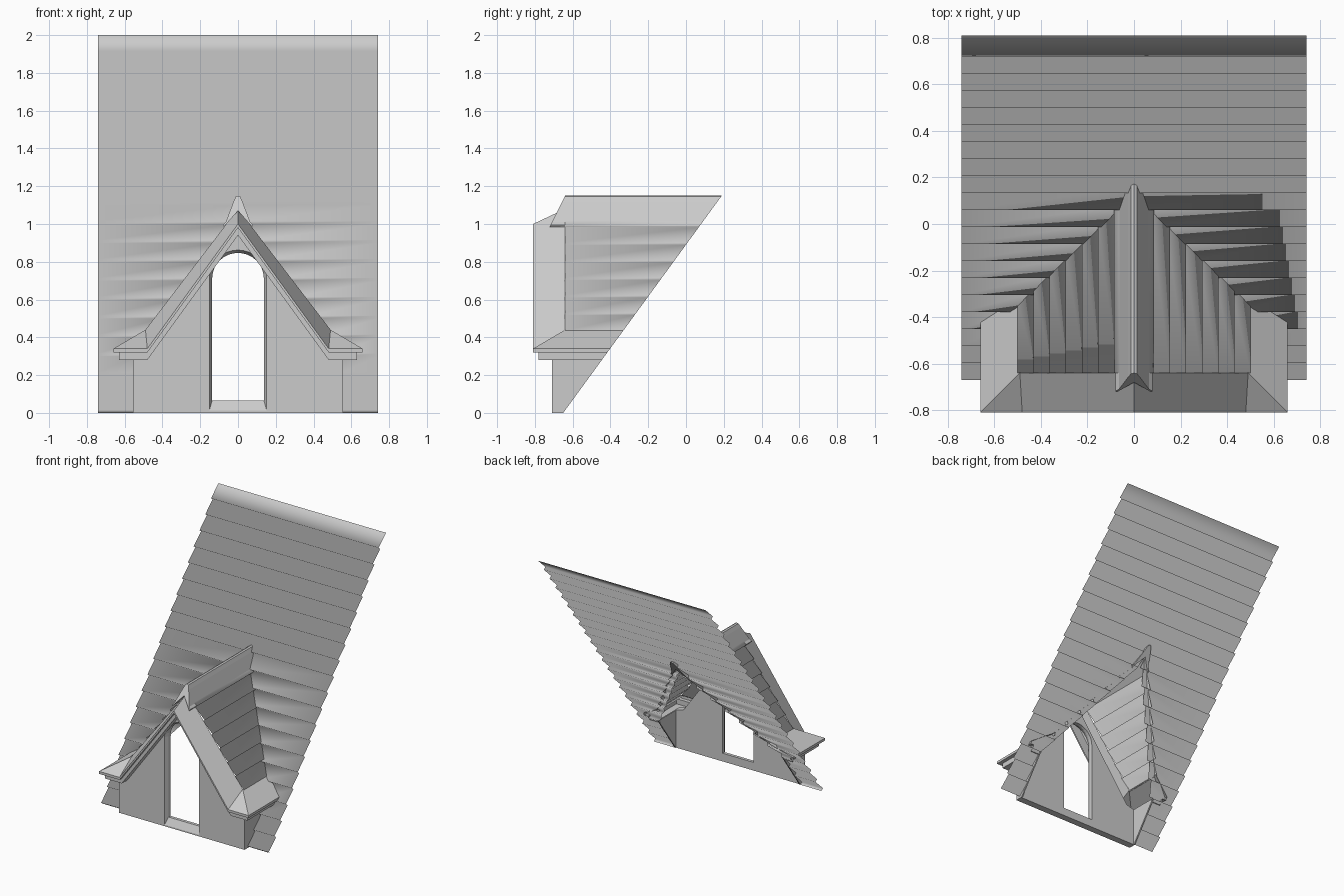
import bpy, bmesh, math

if "Cube" in bpy.data.objects:
    bpy.data.objects.remove(bpy.data.objects["Cube"])

APEX_RUN = 0.48           # x of the gable foot


def slope_y(z):
    """y of the big roof plane at height z"""
    return -0.65 + 0.73 * z


def make(name, verts, faces, smooth=False, mirror=True, up=False):
    """Mesh object from points; optionally mirrored over x = 0 and welded."""
    bm = bmesh.new()
    for s in ((1, -1) if mirror else (1,)):
        vs = [bm.verts.new((s * x, y, z)) for x, y, z in verts]
        for f in faces:
            bm.faces.new([vs[i] for i in (f if s == 1 else f[::-1])])
    bmesh.ops.remove_doubles(bm, verts=bm.verts, dist=1e-5)
    bmesh.ops.dissolve_degenerate(bm, edges=bm.edges, dist=1e-5)
    bmesh.ops.recalc_face_normals(bm, faces=bm.faces)
    bm.normal_update()
    if up and sum(f.normal.z * f.calc_area() for f in bm.faces) < 0:
        bmesh.ops.reverse_faces(bm, faces=bm.faces)
    for f in bm.faces:
        f.smooth = smooth
    me = bpy.data.meshes.new(name)
    bm.to_mesh(me)
    bm.free()
    ob = bpy.data.objects.new(name, me)
    bpy.context.collection.objects.link(ob)
    return ob


def shingles(p, q, rows, t):
    """Sawtooth profile from p up to q, butts stepping out by t."""
    du, dv = q[0] - p[0], q[1] - p[1]
    d = math.hypot(du, dv)
    nu, nv = -dv / d * t, du / d * t
    if nv < 0:
        nu, nv = -nu, -nv
    pts = []
    for i in range(rows):
        u, v = p[0] + du * i / rows, p[1] + dv * i / rows
        pts += [(u, v), (u + nu, v + nv)]
    return pts + [q]


def grid_faces(rows, cols):
    return [(r * cols + c, r * cols + c + 1, (r + 1) * cols + c + 1, (r + 1) * cols + c)
            for r in range(rows - 1) for c in range(cols - 1)]


# Large shingled roof slope, open behind the dormer
verts = []
prof = shingles((-0.65, 0), (0.81, 2.0), 20, 0.025)
for y, z in prof:
    w = max(0, min(0.555, (1.03 - z) / 1.35))
    verts += [(w, y, z), (0.74, y, z)]
make("main_roof_slope", verts, grid_faces(len(prof), 2), smooth=True, up=True)

# Shingled dormer roof
verts = []
prof = shingles((0.485, 0.425), (0, 1.075), 7, 0.02)
for x, z in prof:
    verts += [(x, -0.64, z), (x, slope_y(z), z)]
make("dormer_roof", verts, grid_faces(len(prof), 2), smooth=True, up=True)

# Flared eave and stepped cornice: outer x, front y, eave z, apex z
section = [(0.49, -0.64, 0.44, 1.08), (0.66, -0.81, 0.34, 1.0), (0.66, -0.81, 0.32, 0.98),
           (0.63, -0.78, 0.32, 0.98), (0.63, -0.78, 0.28, 0.94), (0.555, -0.71, 0.28, 0.94)]
verts = []
for i, (x, y, z, top) in enumerate(section):
    foot = x if i == 0 else APEX_RUN
    verts += [(x, slope_y(z), z), (x, y, z), (foot, y, z), (0, y, top)]
faces = [f for f in grid_faces(len(section), 4)]
faces[1] = (1, 6, 5)      # mitred corner triangle of the flare
make("cornice", verts, faces)


# Front wall with arched, splayed window opening
def arch(w, sill, y, spring=0.71, n=16):
    pts = [(-w, y, sill), (w, y, sill)]
    return pts + [(w * math.cos(math.pi * i / n), y, spring + w * math.sin(math.pi * i / n))
                  for i in range(n + 1)]


def outline(y):
    return [(-0.555, y, 0), (0.555, y, 0), (0.555, y, 0.3), (APEX_RUN, y, 0.32), (0, y, 0.985),
            (-APEX_RUN, y, 0.32), (-0.555, y, 0.3)]


FRONT, BACK = -0.71, -0.655
bm = bmesh.new()


def ring(pts):
    return [bm.verts.new(p) for p in pts]


def bridge(a, b):
    for i in range(len(a)):
        j = (i + 1) % len(a)
        bm.faces.new((a[i], a[j], b[j], b[i]))


def fill(*loops):
    edges = []
    for lp in loops:
        for i in range(len(lp)):
            a, b = lp[i], lp[(i + 1) % len(lp)]
            edges.append(bm.edges.get((a, b)) or bm.edges.new((a, b)))
    bmesh.ops.triangle_fill(bm, edges=edges, use_beauty=True)


of, ob_ = ring(outline(FRONT)), ring(outline(BACK))
a0 = ring(arch(0.152, 0.012, FRONT))
a1 = ring(arch(0.137, 0.065, FRONT + 0.03))
a2 = ring(arch(0.137, 0.065, BACK))
fill(of, a0)
fill(ob_, a2)
bridge(of, ob_)
bridge(a0, a1)
bridge(a1, a2)
bmesh.ops.recalc_face_normals(bm, faces=bm.faces)
me = bpy.data.meshes.new("front_wall")
bm.to_mesh(me)
bm.free()
bpy.context.collection.objects.link(bpy.data.objects.new("front_wall", me))


# Closed prism helper for a four-point side panel
def slab(name, pts, x0, x1):
    n = len(pts)
    verts = [(x, y, z) for x in (x0, x1) for y, z in pts]
    faces = [tuple(range(n)), tuple(range(2 * n - 1, n - 1, -1))]
    faces += [(i, (i + 1) % n, n + (i + 1) % n, n + i) for i in range(n)]
    make(name, verts, faces)


# Side cheeks
slab("side_cheeks", [(FRONT, 0), (slope_y(0), 0), (slope_y(0.3), 0.3), (FRONT, 0.3)], 0.545, 0.555)

# Ridge cap: thick inverted V with a raked front end
cap = [(0, 1.15), (0.012, 1.145), (0.025, 1.115), (0.065, 1.01), (0.08, 0.995), (0.075, 0.985), (0, 1.07)]
n = len(cap)
verts = [(x, -0.64 - (1.15 - z) * 0.5, z) for x, z in cap] + [(x, slope_y(z), z) for x, z in cap]
faces = [tuple(range(n)), tuple(range(2 * n - 1, n - 1, -1))]
faces += [(i, i + 1, n + i + 1, n + i) for i in range(n - 1)]
make("ridge_cap", verts, faces)
